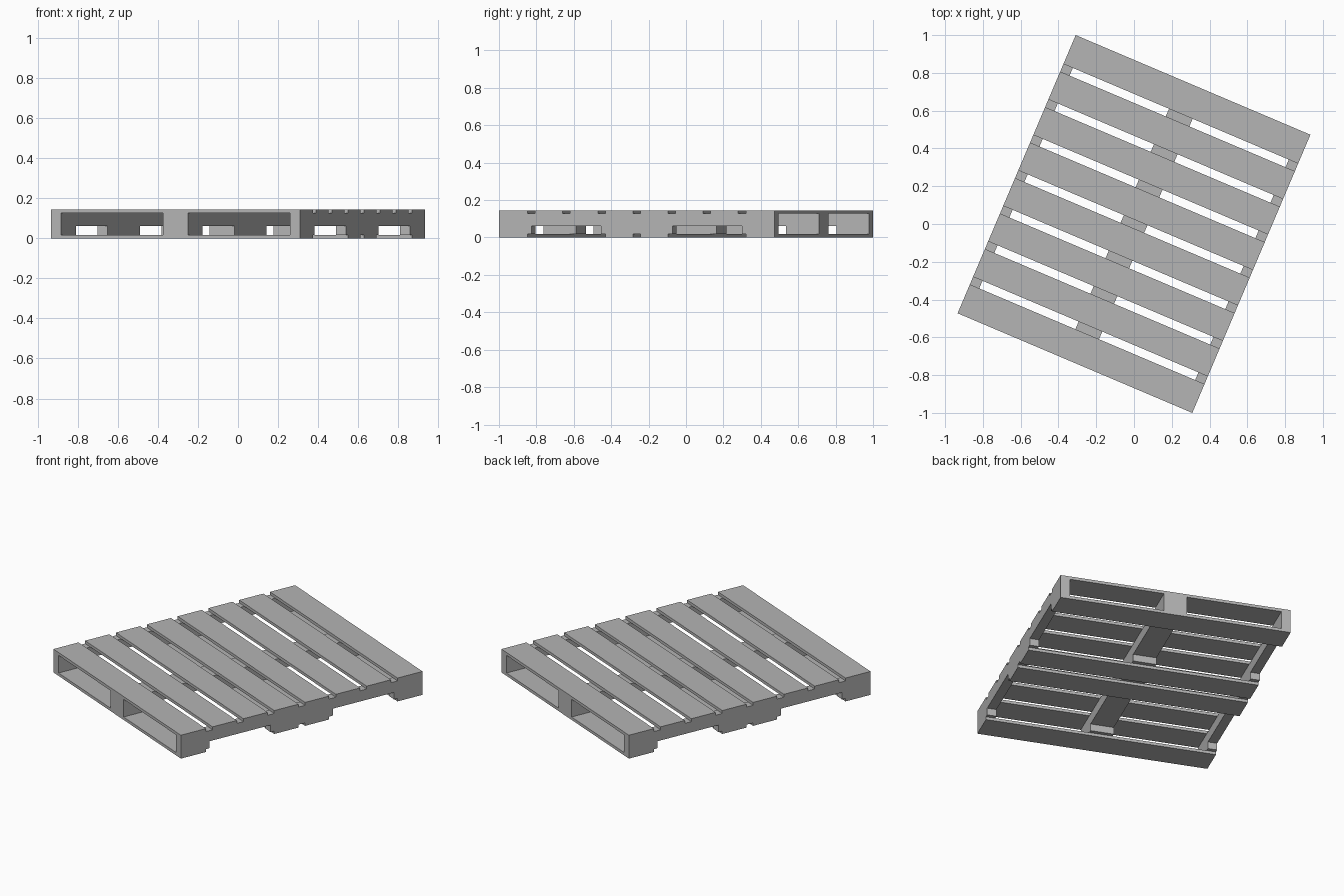
import bpy, bmesh
from math import radians
from mathutils import Matrix

cube = bpy.data.objects.get("Cube")
if cube:
    bpy.data.objects.remove(cube)

WIDTH, LENGTH, HEIGHT = 1.35, 1.60, 0.145
PLANK = 0.018                       # board thickness
END_BOARD, BOARD, GAP = 0.166, 0.16, 0.044
NOTCH_TOP = 0.061
TURN = Matrix.Rotation(radians(-23), 4, "Z")

wood = bpy.data.materials.new("grey_wood")
wood.use_nodes = True
grey = (0.46, 0.46, 0.46, 1)
wood.diffuse_color = grey
wood.node_tree.nodes["Principled BSDF"].inputs["Base Color"].default_value = grey


def extrude_profile(name, profile, x0, x1):
    """Extrude a (y, z) outline across x, then turn it with the whole pallet."""
    bm = bmesh.new()
    face = bm.faces.new([bm.verts.new((x0, y, z)) for y, z in profile])
    out = bmesh.ops.extrude_face_region(bm, geom=[face])["geom"]
    moved = [v for v in out if isinstance(v, bmesh.types.BMVert)]
    bmesh.ops.translate(bm, verts=moved, vec=(x1 - x0, 0, 0))
    bmesh.ops.recalc_face_normals(bm, faces=bm.faces)
    mesh = bpy.data.meshes.new(name)
    bm.to_mesh(mesh)
    bm.free()
    mesh.materials.append(wood)
    obj = bpy.data.objects.new(name, mesh)
    obj.matrix_world = TURN
    bpy.context.collection.objects.link(obj)


def board(name, y0, y1, z):
    outline = [(y0, z), (y1, z), (y1, z + PLANK), (y0, z + PLANK)]
    extrude_profile(name, outline, -WIDTH / 2, WIDTH / 2)


# Deck boards, with bottom boards under the two ends and the middle pair
y = -LENGTH / 2
for i in range(8):
    w = END_BOARD if i in (0, 7) else BOARD
    board(f"top_board_{i + 1}", y, y + w, HEIGHT - PLANK)
    if i in (0, 3, 4, 7):
        board(f"bottom_board_{i + 1}", y, y + w, 0)
    y += w + GAP

# Stringers with two fork notches each
half, near, far = LENGTH / 2, 0.207, 0.611
low, high = PLANK, HEIGHT - PLANK
right_half = [(near, low), (near, NOTCH_TOP), (far, NOTCH_TOP), (far, low),
              (half, low), (half, high)]
outline = right_half + [(-a, b) for a, b in reversed(right_half)]
for name, x, w in (("right_stringer", -0.648, 0.054),
                   ("middle_stringer", 0, 0.136),
                   ("left_stringer", 0.648, 0.054)):
    extrude_profile(name, outline, x - w / 2, x + w / 2)
